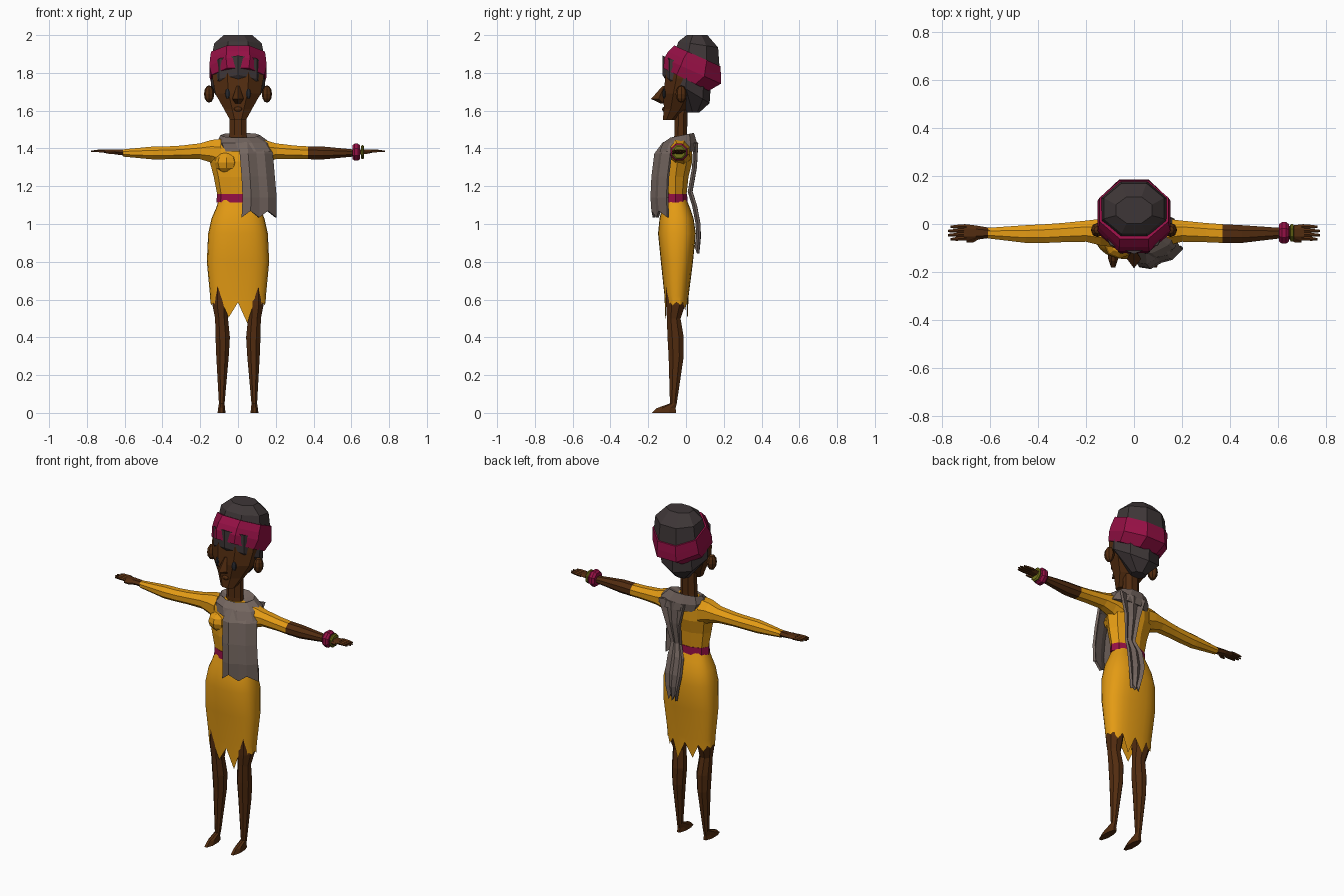
import bpy, bmesh, math
from mathutils import Vector

if "Cube" in bpy.data.objects:
    bpy.data.objects.remove(bpy.data.objects["Cube"])


def material(name, *rgb):
    m = bpy.data.materials.new(name)
    m.use_nodes = True
    m.diffuse_color = (*rgb, 1)
    m.node_tree.nodes["Principled BSDF"].inputs["Base Color"].default_value = (*rgb, 1)
    return m


SKIN = material("dark brown skin", .084, .025, .005)
YELLOW = material("golden yellow cloth", .775, .328, .007)
MAGENTA = material("magenta cloth", .296, .005, .058)
HAIR = material("charcoal hair", .048, .037, .038)
GREY = material("warm grey scarf", .171, .13, .114)
OLIVE = material("olive bead", .171, .171, .01)
EYE = material("dark eye", .02, .022, .028)


def finish(name, bm, mats, smooth=None):
    bmesh.ops.recalc_face_normals(bm, faces=bm.faces)
    mesh = bpy.data.meshes.new(name)
    bm.to_mesh(mesh)
    bm.free()
    ob = bpy.data.objects.new(name, mesh)
    bpy.context.collection.objects.link(ob)
    for m in mats:
        mesh.materials.append(m)
    if smooth:
        bpy.ops.object.select_all(action="DESELECT")
        ob.select_set(True)
        bpy.context.view_layer.objects.active = ob
        bpy.ops.object.shade_smooth_by_angle(angle=math.radians(smooth))
    return ob


def loft(name, mats, rings, axis="z", n=8, half=True, side=1, square=1, hem=None, rule=None, smooth=None):
    """Skin elliptical rings (t, a, b, ra, rb, tilt) stacked along an axis."""
    bm = bmesh.new()
    grow = 1 / math.cos(math.pi / n) if half else 1
    loops = []
    for k, (t, a, b, ra, rb, *tilt) in enumerate(rings):
        loop = []
        for i in range(n):
            ang = 2 * math.pi * (i + half / 2) / n
            s, c = math.sin(ang), -math.cos(ang)
            p = a + ra * grow * math.copysign(abs(s) ** square, s)
            q = b + rb * grow * math.copysign(abs(c) ** square, c)
            z = t - (tilt[0] * (q - b) if tilt else 0)
            if hem and k == len(rings) - 1:
                z = hem(i, ang)
            co = (p, q, z) if axis == "z" else (t, p, q)
            loop.append(bm.verts.new((co[0] * side, co[1], co[2])))
        loops.append(loop)
    for lo, hi in zip(loops, loops[1:]):
        for i in range(n):
            j = (i + 1) % n
            bm.faces.new((lo[i], lo[j], hi[j], hi[i]))
    bm.faces.new(loops[0])
    if not hem:
        bm.faces.new(loops[-1])
    if rule:
        for f in bm.faces:
            f.material_index = rule(f.calc_center_median())
    return finish(name, bm, mats, smooth)


def ball(name, mat, loc, scale, turn=0, cols=8, rows=6):
    bm = bmesh.new()
    bmesh.ops.create_uvsphere(bm, u_segments=cols, v_segments=rows, radius=1)
    ob = finish(name, bm, [mat])
    ob.location, ob.scale, ob.rotation_euler.z = loc, scale, turn
    return ob


def sheet(name, mat, rows, curl, ragged, cols=5):
    """Hanging cloth; each row is (z, left x, right x, y)."""
    bm = bmesh.new()
    grid = []
    for k, (z, x0, x1, y) in enumerate(rows):
        line = []
        for i in range(cols):
            u = i / (cols - 1)
            drop = ragged * (i % 2 == 0) if k == len(rows) - 1 else 0
            fold = .006 * (-1) ** i
            line.append(bm.verts.new((x0 + (x1 - x0) * u, y + curl * u * u + fold, z - drop)))
        grid.append(line)
    for a, b in zip(grid, grid[1:]):
        for i in range(cols - 1):
            bm.faces.new((a[i], a[i + 1], b[i + 1], b[i]))
    ob = finish(name, bm, [mat])
    mod = ob.modifiers.new("thickness", "SOLIDIFY")
    mod.thickness, mod.offset = .014, 0


# Dress
loft("dress_bodice", [YELLOW], [
    (1.13, 0, -.055, .1, .055), (1.25, 0, -.055, .122, .068), (1.33, 0, -.045, .142, .078),
    (1.4, 0, -.038, .14, .07), (1.45, 0, -.03, .09, .045)], n=10)


def torn_hem(i, ang):
    if i % 2 == 0:
        return .585
    facing = abs(math.cos(ang)) ** 4
    return .57 - (.11 if math.sin(ang) > 0 else .075) * facing


loft("dress_skirt", [YELLOW], [
    (1.13, 0, -.055, .1, .058), (1.08, 0, -.052, .118, .075), (1.03, 0, -.05, .14, .09),
    (.95, 0, -.048, .158, .1), (.8, 0, -.048, .165, .085), (.62, 0, -.05, .148, .064),
    (.58, 0, -.05, .146, .06)], n=24, half=False, square=.8, hem=torn_hem, smooth=30)
loft("waist_belt", [MAGENTA], [(1.115, 0, -.055, .108, .063), (1.16, 0, -.055, .106, .061)], n=10)

# Arms: one sleeve is long, the other ends near the elbow
arm = [(.09, -.036, 1.375, .06, .075), (.14, -.034, 1.385, .055, .06), (.2, -.03, 1.385, .044, .042),
       (.3, -.036, 1.38, .04, .035), (.37, -.04, 1.377, .039, .034), (.45, -.042, 1.376, .037, .034),
       (.61, -.038, 1.376, .022, .019)]
palm = [(.6, -.037, 1.378, .018, .016), (.66, -.036, 1.382, .026, .012), (.71, -.035, 1.385, .03, .008)]
for side, tag, cut in ((1, "left", .37), (-1, "right", .61)):
    loft(tag + "_arm", [YELLOW, SKIN], arm, "x", side=side,
         rule=lambda c: int(abs(c.x) > cut))
    loft(tag + "_palm", [SKIN], palm, "x", n=6, side=side)
    for i in range(4):
        y, tip = -.059 + .016 * i, .765 + .012 * (i in (1, 2))
        loft(f"{tag}_finger_{i + 1}", [SKIN], [
            (.7, y, 1.385, .008, .007), (.74, y * 1.05, 1.386, .007, .006),
            (tip, y * 1.08, 1.385, .004, .003)], "x", n=5, side=side)
    loft(tag + "_thumb", [SKIN], [
        (.64, -.045, 1.38, .012, .01), (.67, -.066, 1.378, .009, .008),
        (.7, -.073, 1.378, .004, .004)], "x", n=5, side=side)

    # Bust, leg with foot, ear and eye
    ball(tag + "_bust", YELLOW, (.062 * side, -.09, 1.325), (.062, .055, .055))
    loft(tag + "_leg", [SKIN], [
        (.72, .085, -.055, .055, .05), (.57, .092, -.055, .043, .05), (.5, .087, -.065, .034, .036),
        (.4, .081, -.055, .038, .043), (.3, .082, -.052, .033, .04), (.05, .086, -.067, .015, .018),
        (.025, .087, -.105, .018, .05), (0, .087, -.117, .021, .065)], side=side)
    ball(tag + "_ear", SKIN, (.153 * side, -.025, 1.688), (.027, .03, .046))
    ball(tag + "_eye", EYE, (.055 * side, -.116, 1.69), (.014, .007, .027), .4 * side)

# Bracelets on the bare arm
for name, mat, x, wide, r in (("wide_bracelet", MAGENTA, .605, .042, .045),
                              ("thin_bracelet", OLIVE, .65, .018, .037)):
    loft(name, [mat], [(x, -.037, 1.38, r * .8, r * .8), (x + wide * .3, -.037, 1.38, r, r),
                       (x + wide * .7, -.037, 1.38, r, r), (x + wide, -.037, 1.38, r * .8, r * .8)], "x")

# Head
loft("neck", [SKIN], [(1.36, 0, -.03, .06, .04), (1.47, 0, -.028, .046, .034), (1.62, 0, -.025, .045, .033)])
loft("face", [SKIN], [
    (1.55, 0, -.09, .042, .033), (1.61, 0, -.055, .075, .062), (1.69, 0, -.03, .12, .09),
    (1.77, 0, -.01, .135, .1), (1.84, 0, 0, .13, .1)])
loft("nose", [SKIN], [
    (1.73, 0, -.115, .008, .01), (1.662, 0, -.145, .03, .04), (1.637, 0, -.12, .014, .012)], n=4, half=False)
ball("lips", SKIN, (0, -.113, 1.608), (.026, .014, .014))

# Hair and wrapped band
loft("lower_hair", [HAIR], [
    (1.59, 0, .035, .045, .035), (1.715, 0, .0, .143, .125, .6), (1.84, 0, .005, .142, .13, .4)], half=False)
loft("head_band", [MAGENTA], [
    (1.765, 0, 0, .14, .12, .5), (1.81, 0, .035, .152, .15, .45), (1.85, 0, .045, .148, .14, .45),
    (1.89, 0, .06, .143, .122, .45)])
loft("upper_hair", [HAIR], [
    (1.87, 0, .06, .138, .118, .4), (1.95, 0, .065, .126, .105, .15), (2, 0, .058, .075, .055)])

# Scarf: collar, front drape and back tail
loft("scarf_collar", [GREY], [
    (1.385, .05, -.04, .14, .1), (1.43, .03, -.032, .135, .09), (1.47, .012, -.02, .1, .062, -.2),
    (1.45, .01, -.024, .055, .042, -.4)], n=10)
sheet("scarf_front", GREY, [
    (1.43, .01, .16, -.115), (1.37, .01, .18, -.16), (1.25, .02, .19, -.175),
    (1.14, .025, .2, -.18), (1.07, .02, .2, -.175)], .075, .035)
sheet("scarf_back_tail", GREY, [
    (1.43, -.03, .14, .052), (1.3, .005, .1, .045), (1.17, .015, .08, .022), (1.1, -.015, .085, .045),
    (1.0, -.015, .09, .064), (.93, 0, .085, .066), (.88, .02, .07, .058)], 0, .035)
